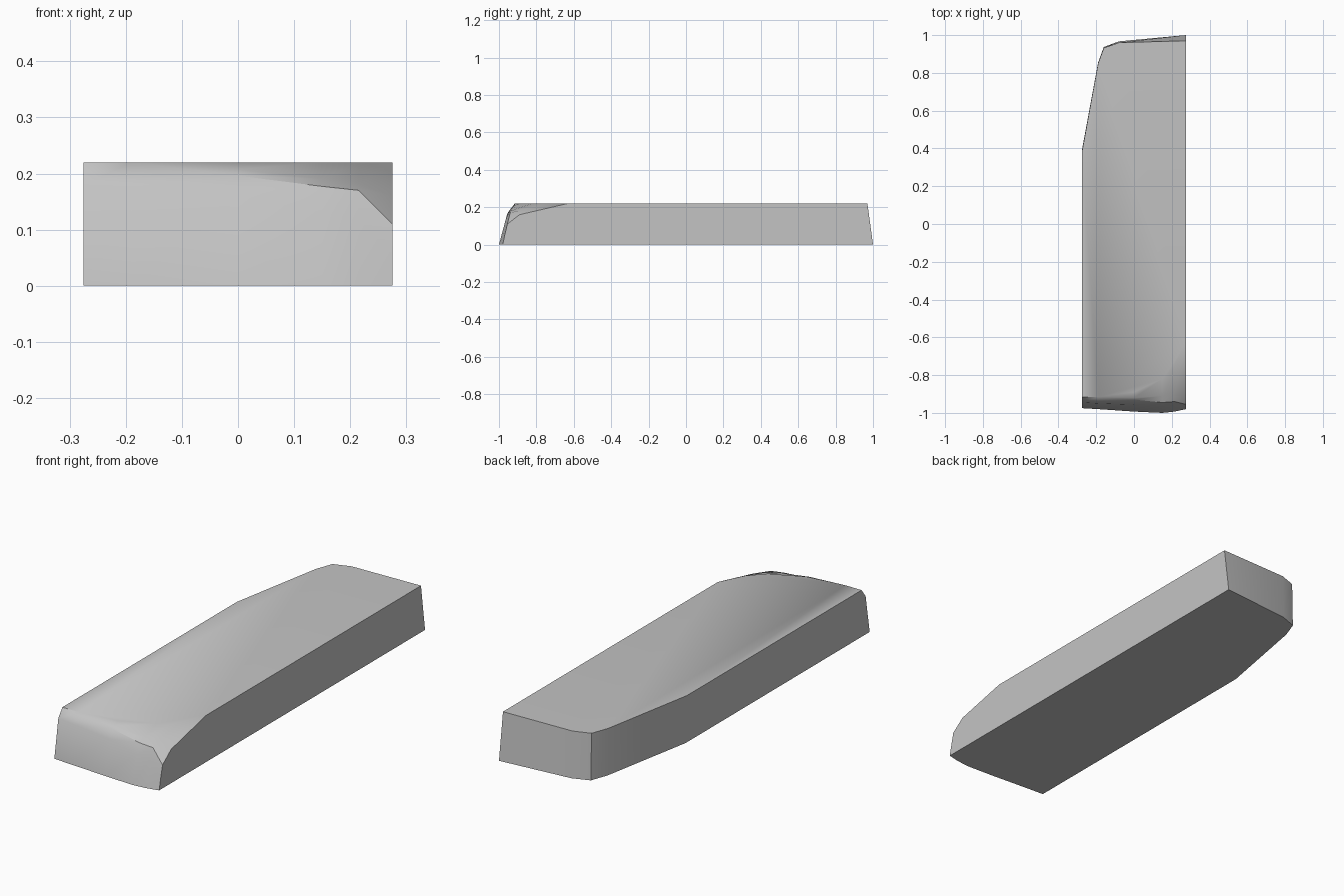
import bpy
import bmesh
import math

cube = bpy.data.objects.get("Cube")
if cube:
    bpy.data.objects.remove(cube, do_unlink=True)

HEIGHT = 0.22

# Front profiles: x, then (y, z) of bottom, middle, crest, dip and rim
front_profiles = [
    (-0.275, (-0.975, 0), (-0.945, 0.18), (-0.915, HEIGHT), (-0.915, HEIGHT), (-0.915, HEIGHT)),
    (-0.19, (-0.98, 0), (-0.95, 0.175), (-0.915, HEIGHT), (-0.915, HEIGHT), (-0.915, HEIGHT)),
    (0.0, (-0.993, 0), (-0.957, 0.16), (-0.93, 0.196), (-0.92, 0.207), (-0.89, HEIGHT)),
    (0.15, (-1.0, 0), (-0.965, 0.13), (-0.945, 0.177), (-0.91, 0.19), (-0.82, HEIGHT)),
    (0.215, (-0.993, 0), (-0.96, 0.12), (-0.94, 0.17), (-0.89, 0.182), (-0.75, HEIGHT)),
    (0.275, (-0.98, 0), (-0.968, 0.055), (-0.955, 0.11), (-0.89, 0.16), (-0.63, HEIGHT)),
]

# Back outline: x, bottom y, top y, from the straight side to the clipped corner
back_outline = [
    (0.275, 1.0, 0.97),
    (-0.08, 0.967, 0.96),
    (-0.16, 0.937, 0.932),
    (-0.19, 0.855, 0.85),
    (-0.275, 0.395, 0.385),
]

bm = bmesh.new()
columns = [[bm.verts.new((x, y, z)) for y, z in points] for x, *points in front_profiles]
back_low = [bm.verts.new((x, low, 0)) for x, low, top in back_outline]
back_high = [bm.verts.new((x, top, HEIGHT)) for x, low, top in back_outline]

# Rounded nose and the hollow behind it
for a, b in zip(columns, columns[1:]):
    for i in range(len(a) - 1):
        bm.faces.new((a[i], b[i], b[i + 1], a[i + 1]))

# Back walls
for i in range(len(back_low) - 1):
    bm.faces.new((back_low[i], back_low[i + 1], back_high[i + 1], back_high[i]))

# Long sides, top and base
bm.faces.new([back_low[0], back_high[0]] + columns[-1][::-1])
bm.faces.new([back_high[-1], back_low[-1]] + columns[0])
bm.faces.new([c[-1] for c in columns] + back_high)
bm.faces.new(([c[0] for c in columns] + back_low)[::-1])

bmesh.ops.remove_doubles(bm, verts=bm.verts, dist=0.0001)
bmesh.ops.recalc_face_normals(bm, faces=bm.faces)
mesh = bpy.data.meshes.new("block_body")
bm.to_mesh(mesh)
bm.free()

body = bpy.data.objects.new("block_body", mesh)
bpy.context.collection.objects.link(body)

# Plain grey
grey = bpy.data.materials.new("light grey")
grey.use_nodes = True
color = (0.55, 0.55, 0.55, 1)
grey.diffuse_color = color
grey.node_tree.nodes["Principled BSDF"].inputs["Base Color"].default_value = color
mesh.materials.append(grey)

bpy.ops.object.select_all(action="DESELECT")
body.select_set(True)
bpy.context.view_layer.objects.active = body
bpy.ops.object.shade_smooth_by_angle(angle=math.radians(32))
